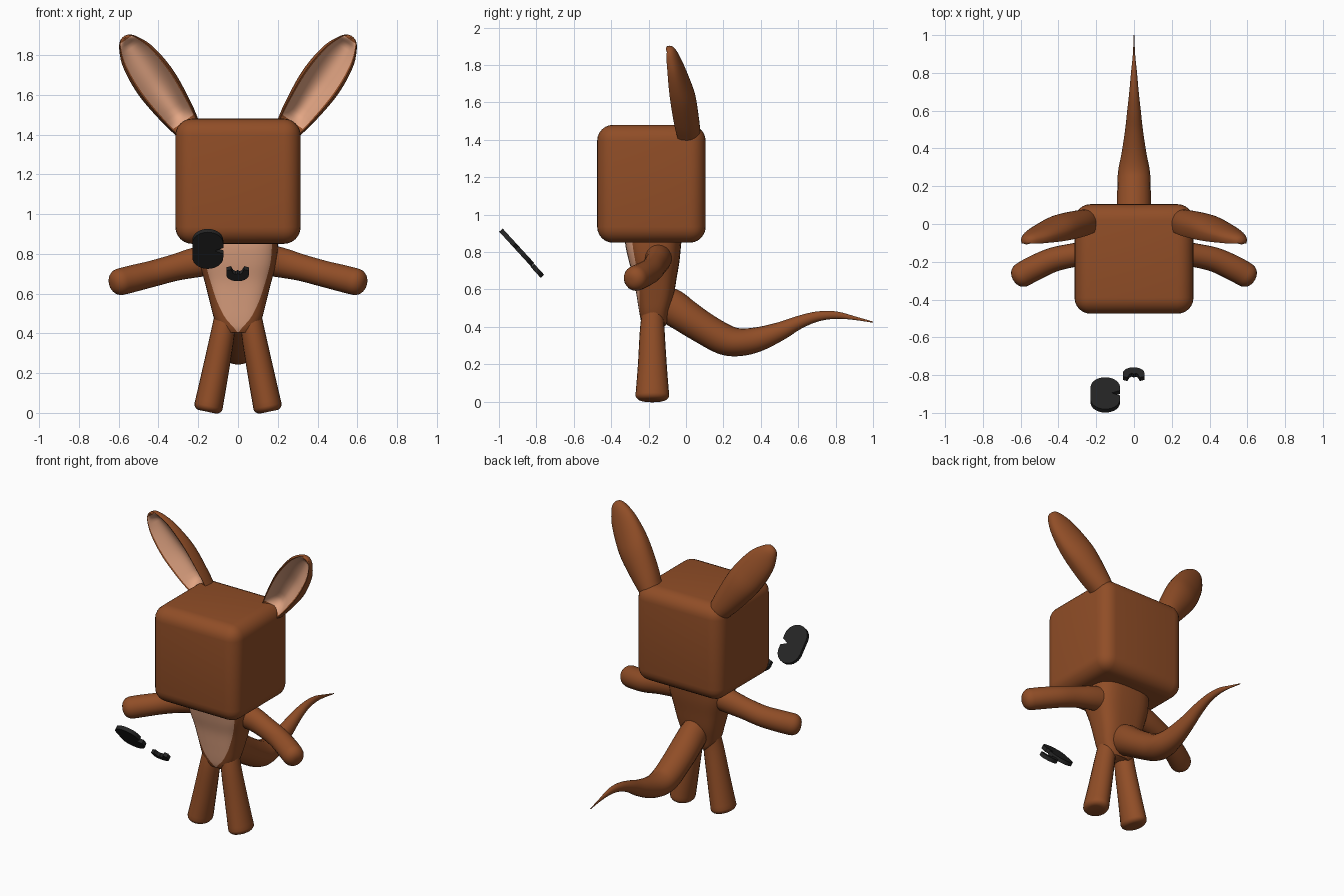
import bpy, bmesh, math
from mathutils import Vector

if "Cube" in bpy.data.objects:
    bpy.data.objects.remove(bpy.data.objects["Cube"])


def material(name, rgb):
    m = bpy.data.materials.new(name)
    m.diffuse_color = (*rgb, 1)
    m.use_nodes = True
    m.node_tree.nodes["Principled BSDF"].inputs["Base Color"].default_value = m.diffuse_color
    return m


FUR = material("brown_fur", (0.28, 0.075, 0.02))
PEACH = material("peach_skin", (0.77, 0.38, 0.23))
BLACK = material("black", (0.018, 0.018, 0.018))


def finish(bm, name, mats, angle=40, mirror=False):
    bmesh.ops.recalc_face_normals(bm, faces=bm.faces)
    me = bpy.data.meshes.new(name)
    bm.to_mesh(me)
    bm.free()
    for m in mats:
        me.materials.append(m)
    ob = bpy.data.objects.new(name, me)
    bpy.context.collection.objects.link(ob)
    bpy.ops.object.select_all(action='DESELECT')
    ob.select_set(True)
    bpy.context.view_layer.objects.active = ob
    bpy.ops.object.shade_smooth_by_angle(angle=math.radians(angle))
    if mirror:
        mod = ob.modifiers.new("mirror", 'MIRROR')
        mod.use_mirror_merge = False
    return ob


def smooth_rows(rows, n=5):
    """Catmull-Rom interpolation of rows of numbers."""
    out = []
    for i in range(len(rows) - 1):
        p0, p1, p2 = rows[max(i - 1, 0)], rows[i], rows[i + 1]
        p3 = rows[min(i + 2, len(rows) - 1)]
        for k in range(n):
            t = k / n
            out.append([0.5 * (2 * b + (c - a) * t + (2 * a - 5 * b + 4 * c - d) * t * t
                               + (3 * b - a - 3 * c + d) * t ** 3)
                        for a, b, c, d in zip(p0, p1, p2, p3)])
    return out + [list(rows[-1])]


def loft(rings, paint=lambda i, j: 0):
    """Skin closed rings; paint gives the material for ring i, column j."""
    bm = bmesh.new()
    vs = [[bm.verts.new(p) for p in r] for r in rings]
    n = len(vs[0])
    for i in range(len(vs) - 1):
        for j in range(n):
            k = (j + 1) % n
            f = bm.faces.new((vs[i][j], vs[i][k], vs[i + 1][k], vs[i + 1][j]))
            f.material_index = paint(i, j)
    bm.faces.new(vs[0])
    bm.faces.new(vs[-1])
    return bm


def tube(rows, ref, cap, sides=20):
    """Rows of x, y, z, side radius, ref radius; the far end is rounded by cap."""
    rows = smooth_rows(rows)
    end = Vector(rows[-1][:3])
    axis = (end - Vector(rows[-2][:3])).normalized()
    if cap:
        a, b = rows[-1][3:]
        for k in range(1, 7):
            t = k / 6 * math.pi / 2
            shrink = 1 - min(cap / a, 1) * (1 - math.cos(t))
            p = end + axis * cap * math.sin(t)
            rows.append([*p, max(a * shrink, .002), max(b * shrink, .002)])
    rings = []
    for i, r in enumerate(rows):
        lo, hi = rows[max(i - 1, 0)], rows[min(i + 1, len(rows) - 1)]
        tan = (Vector(hi[:3]) - Vector(lo[:3])).normalized()
        side = tan.cross(Vector(ref)).normalized()
        up = side.cross(tan)
        rings.append([Vector(r[:3]) + side * r[3] * math.cos(q) + up * r[4] * math.sin(q)
                      for q in (2 * math.pi * j / sides for j in range(sides))])
    return loft(rings)


# Head: rounded box
bm = bmesh.new()
bmesh.ops.create_cube(bm, size=1)
for v in bm.verts:
    v.co = (v.co.x * 0.63, v.co.y * 0.58 - 0.185, v.co.z * 0.63 + 1.165)
bmesh.ops.bevel(bm, geom=bm.edges[:], offset=0.085, segments=6, profile=0.5, affect='EDGES')
finish(bm, "head", [FUR])

# Torso: z, y centre, half width, half depth, half width of belly patch
torso = [(.90, -.175, .20, .155, .17), (.83, -.175, .20, .148, .17),
         (.75, -.17, .192, .135, .162), (.66, -.165, .168, .115, .138),
         (.56, -.165, .143, .098, .105), (.48, -.17, .122, .08, .065),
         (.43, -.17, .10, .07, .022), (.405, -.17, .08, .06, .003)]
FRONT, BACK, P = 12, 24, 0.65
rings = []
for z, yc, w, d, b in smooth_rows(torso):
    edge = math.acos(min((max(b, .002) / w) ** (1 / P), 1))
    span = math.pi - 2 * edge
    angles = [-math.pi + edge + span * j / FRONT for j in range(FRONT)]
    angles += [-edge + (2 * math.pi - span) * j / BACK for j in range(BACK)]
    rings.append([(w * math.copysign(abs(math.cos(q)) ** P, math.cos(q)),
                   yc + d * math.copysign(abs(math.sin(q)) ** P, math.sin(q)), z)
                  for q in angles])
finish(loft(rings, lambda i, j: int(j < FRONT)), "torso", [FUR, PEACH], 60)

# Legs
finish(tube([(.062, -.17, .52, .05, .055), (.077, -.18, .40, .06, .065),
             (.115, -.18, .20, .067, .077), (.148, -.18, .035, .072, .09)],
            (0, 1, 0), .03), "legs", [FUR], 60, True)

# Arms
finish(tube([(.12, -.15, .775, .08, .08), (.22, -.15, .755, .067, .075),
             (.32, -.165, .73, .063, .067), (.43, -.19, .70, .065, .066),
             (.53, -.235, .675, .067, .068), (.59, -.268, .66, .066, .068)],
            (0, 0, 1), .055), "arms", [FUR], 60, True)

# Tail: y, z, half width, half height
tail = [(-.17, .56, .08, .08), (-.08, .51, .085, .095), (0, .455, .09, .09),
        (.1, .39, .09, .085), (.2, .335, .088, .083), (.28, .318, .084, .075),
        (.38, .332, .065, .066), (.5, .375, .047, .05), (.6, .422, .036, .036),
        (.7, .455, .025, .027), (.8, .463, .016, .02), (.9, .447, .006, .01),
        (1.0, .425, .0015, .003)]
finish(tube([(0, y, z, a, b) for y, z, a, b in tail], (0, 0, 1), 0), "tail", [FUR], 60)

# Ears: distance along ear, y centre, half width, half depth
ear = [(-.06, .01, .06, .06), (0, .005, .068, .072), (.1, -.01, .088, .08),
       (.25, -.03, .106, .08), (.36, -.05, .104, .067), (.46, -.068, .087, .05),
       (.53, -.082, .055, .036), (.56, -.088, .03, .022), (.569, -.09, .006, .006)]
base, along, across = Vector((.26, 0, 1.42)), Vector((.57, 0, .82)), Vector((.82, 0, -.57))
N = 16
stations = smooth_rows(ear, 4)
rings = []
for s, yc, w, d in stations:
    # hollow fades in above the root and out below the tip
    hollow = max(0, min(1, (s - .0) / .08, (.56 - s) / .04))
    pts = [(math.cos(math.pi * j / N), math.sin(math.pi * j / N)) for j in range(N + 1)]
    pts += [(-.95, -.45), (-.88, -.62), (-.80, -.55)]
    for j in range(1, N):
        u = -.8 * math.cos(math.pi * j / N)
        pts.append((u, -.55 - .35 * (1 - hollow) * (1 - (u / .8) ** 2)
                    + .95 * hollow * (1 - (u / .8) ** 2)))
    pts += [(.80, -.55), (.88, -.62), (.95, -.45)]
    c = base + along * s + across * (-.012)
    rings.append([c + across * u * w + Vector((0, yc + v * d, 0)) for u, v in pts])
inner = range(N + 3, 2 * N + 3)
finish(loft(rings, lambda i, j: int(j in inner and .03 < stations[i][0] < .545)),
       "ears", [FUR, PEACH], 50, True)


# Loose dark plates lying in one slanted plane
def plate(name, centre, outline, thick=.025):
    down, normal = Vector((0, .675, -.737)), Vector((0, .737, .675))
    bm = bmesh.new()
    rows = [[bm.verts.new(Vector(centre) + Vector((u, 0, 0)) + down * v + normal * h)
             for u, v in outline] for h in (-thick / 2, thick / 2)]
    for r in rows:
        bm.faces.new(r)
    for j in range(len(outline)):
        k = (j + 1) % len(outline)
        bm.faces.new((rows[0][j], rows[0][k], rows[1][k], rows[1][j]))
    finish(bm, name, [BLACK], 30)


def arc(rx, ry, v0, a0, a1, n=14):
    return [(rx * math.cos(math.radians(a0 + (a1 - a0) * i / n)),
             v0 + ry * math.sin(math.radians(a0 + (a1 - a0) * i / n))) for i in range(n + 1)]


# Eye: pill with a wedge notch
plate("eye_plate", (-.152, -.905, .825),
      arc(.078, .078, .047, 0, 180) + arc(.078, .078, -.047, 180, 360)
      + [(.078, -.018), (.035, .003), (.078, .022)])
# Mouth: half disc with a jagged top
plate("mouth_plate", (-.002, -.795, .70),
      arc(.057, .045, -.005, 0, 180)
      + [(-.057, -.032), (-.033, -.04), (-.022, -.014), (-.01, -.006), (0, -.014),
         (.01, -.006), (.022, -.014), (.033, -.04), (.057, -.032)])
